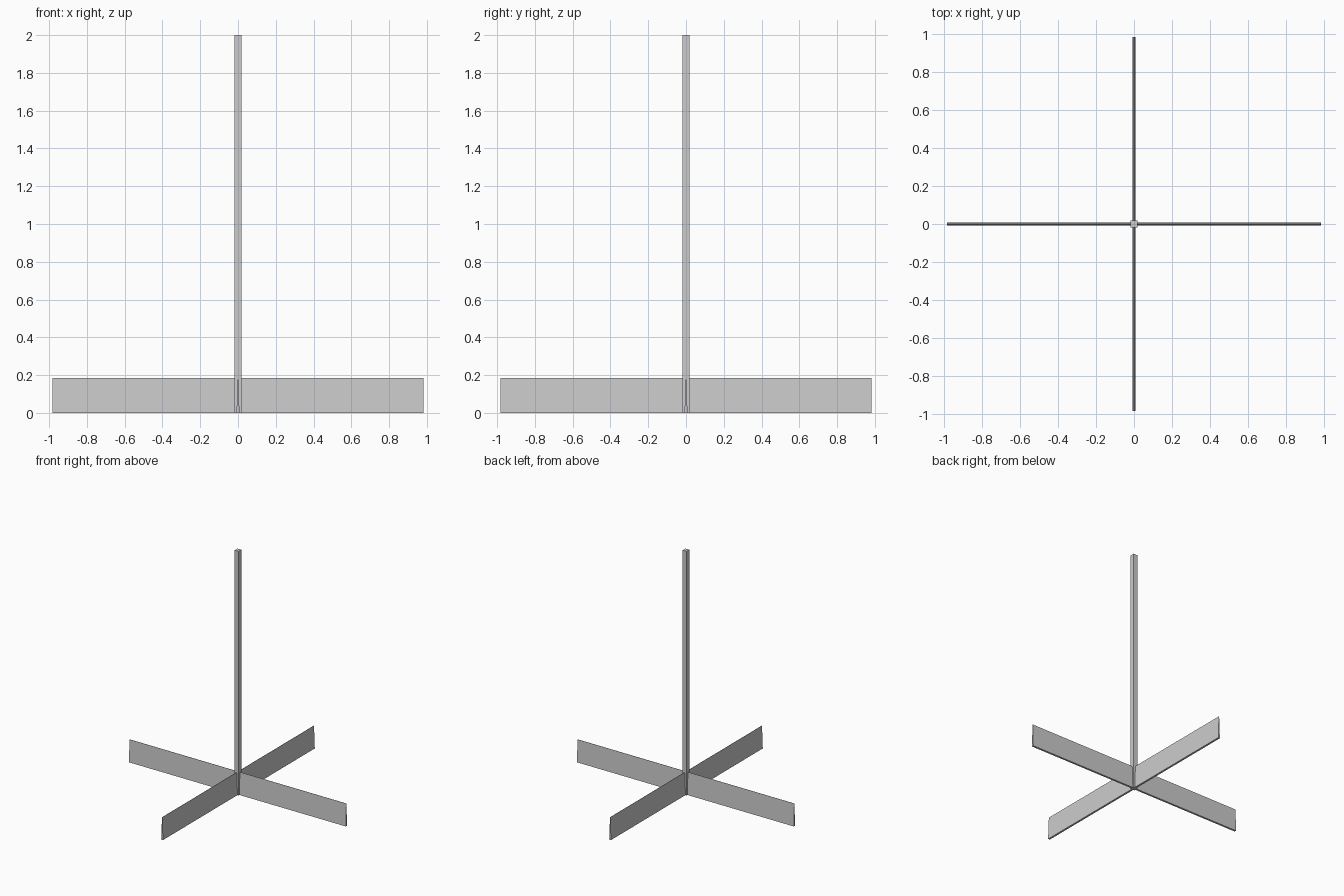
import bpy
import math

if "Cube" in bpy.data.objects:
    bpy.data.objects.remove(bpy.data.objects["Cube"])

# Single flat grey
grey = bpy.data.materials.new("light_grey")
grey.diffuse_color = (0.6, 0.6, 0.6, 1.0)
grey.use_nodes = True
grey.node_tree.nodes["Principled BSDF"].inputs["Base Color"].default_value = grey.diffuse_color


def prism(name, profile, length, along_z=False):
    """Extrude a closed profile along +x from the axis, or along +z."""
    n = len(profile)
    if along_z:
        verts = [(a, b, z) for z in (0, length) for a, b in profile]
    else:
        verts = [(x, a, b) for x in (0, length) for a, b in profile]
    faces = [tuple(reversed(range(n))), tuple(range(n, 2 * n))]
    faces += [(i, (i + 1) % n, (i + 1) % n + n, i + n) for i in range(n)]
    mesh = bpy.data.meshes.new(name)
    mesh.from_pydata(verts, [], faces)
    mesh.materials.append(grey)
    obj = bpy.data.objects.new(name, mesh)
    bpy.context.collection.objects.link(obj)
    return obj


# Square upright post
h = 0.018
prism("post", [(-h, -h), (h, -h), (h, h), (-h, h)], 2.0, along_z=True)

# Four base fins, thick at the bottom and thin at the top edge
fin_profile = [(-0.008, 0.0), (0.008, 0.0), (0.001, 0.185), (-0.001, 0.185)]
for i, side in enumerate(("right", "back", "left", "front")):
    fin = prism(side + "_fin", fin_profile, 0.983)
    fin.rotation_euler.z = i * math.pi / 2
